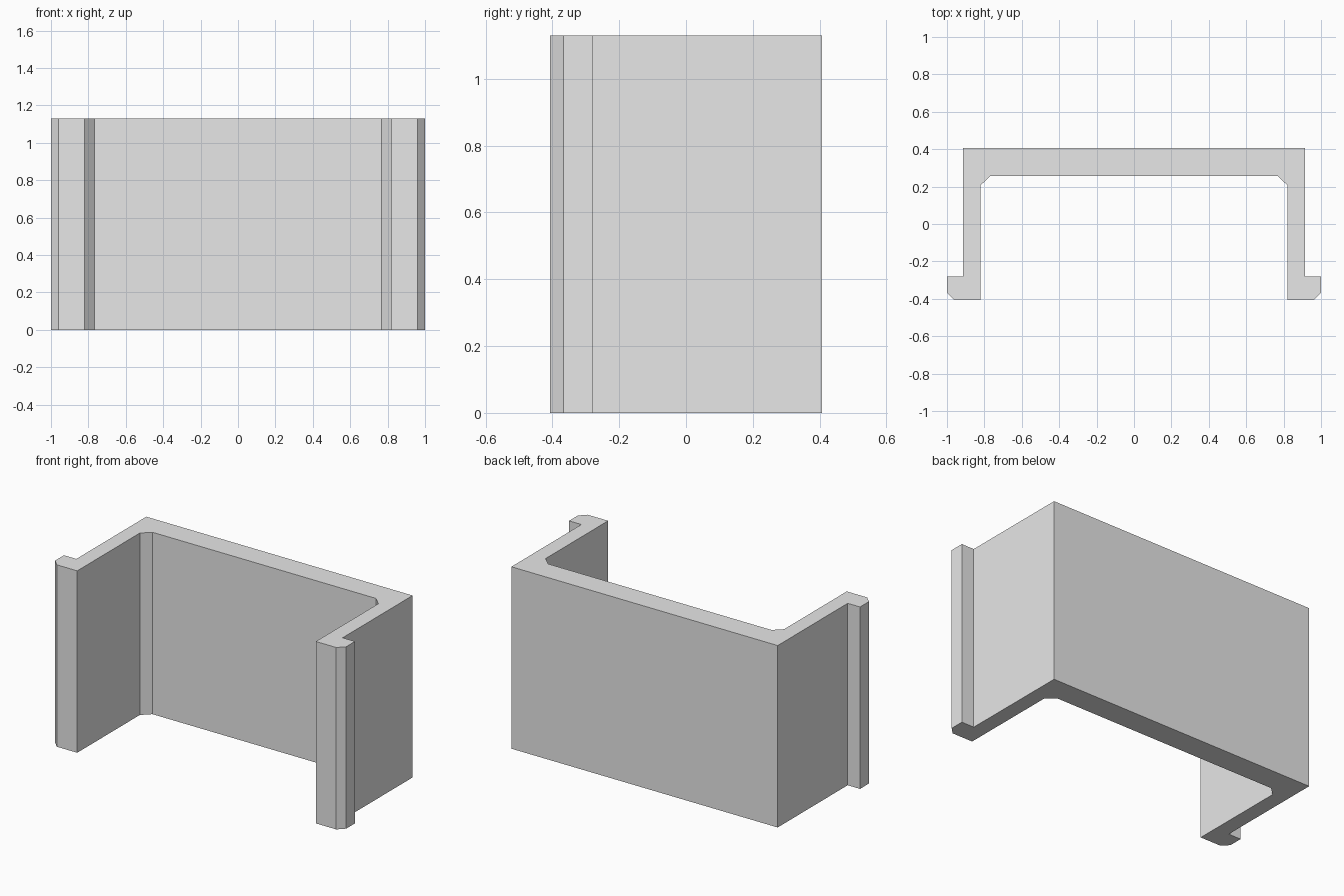
import bpy
import bmesh

cube = bpy.data.objects.get("Cube")
if cube:
    bpy.data.objects.remove(cube, do_unlink=True)

HEIGHT = 1.13

# Plain grey material
grey = bpy.data.materials.new("light_grey")
grey.use_nodes = True
colour = (0.8, 0.8, 0.8, 1)
grey.diffuse_color = colour
grey.node_tree.nodes["Principled BSDF"].inputs["Base Color"].default_value = colour

# Left half of the channel section: outer wall, chamfered lip, inner wall, inner chamfer
half = [(0.915, 0.407), (0.915, -0.28), (1, -0.28), (1, -0.367), (0.96, -0.407),
        (0.82, -0.407), (0.82, 0.207), (0.768, 0.257)]
section = half + [(-x, y) for x, y in reversed(half)]

# Extrude the mirrored section upwards
bm = bmesh.new()
base = bm.faces.new([bm.verts.new((x, y, 0)) for x, y in section])
result = bmesh.ops.extrude_face_region(bm, geom=[base], use_keep_orig=True)
top = [v for v in result["geom"] if isinstance(v, bmesh.types.BMVert)]
bmesh.ops.translate(bm, verts=top, vec=(0, 0, HEIGHT))
bmesh.ops.recalc_face_normals(bm, faces=bm.faces)

mesh = bpy.data.meshes.new("channel_clip")
bm.to_mesh(mesh)
bm.free()
mesh.materials.append(grey)
clip = bpy.data.objects.new("channel_clip", mesh)
bpy.context.collection.objects.link(clip)
